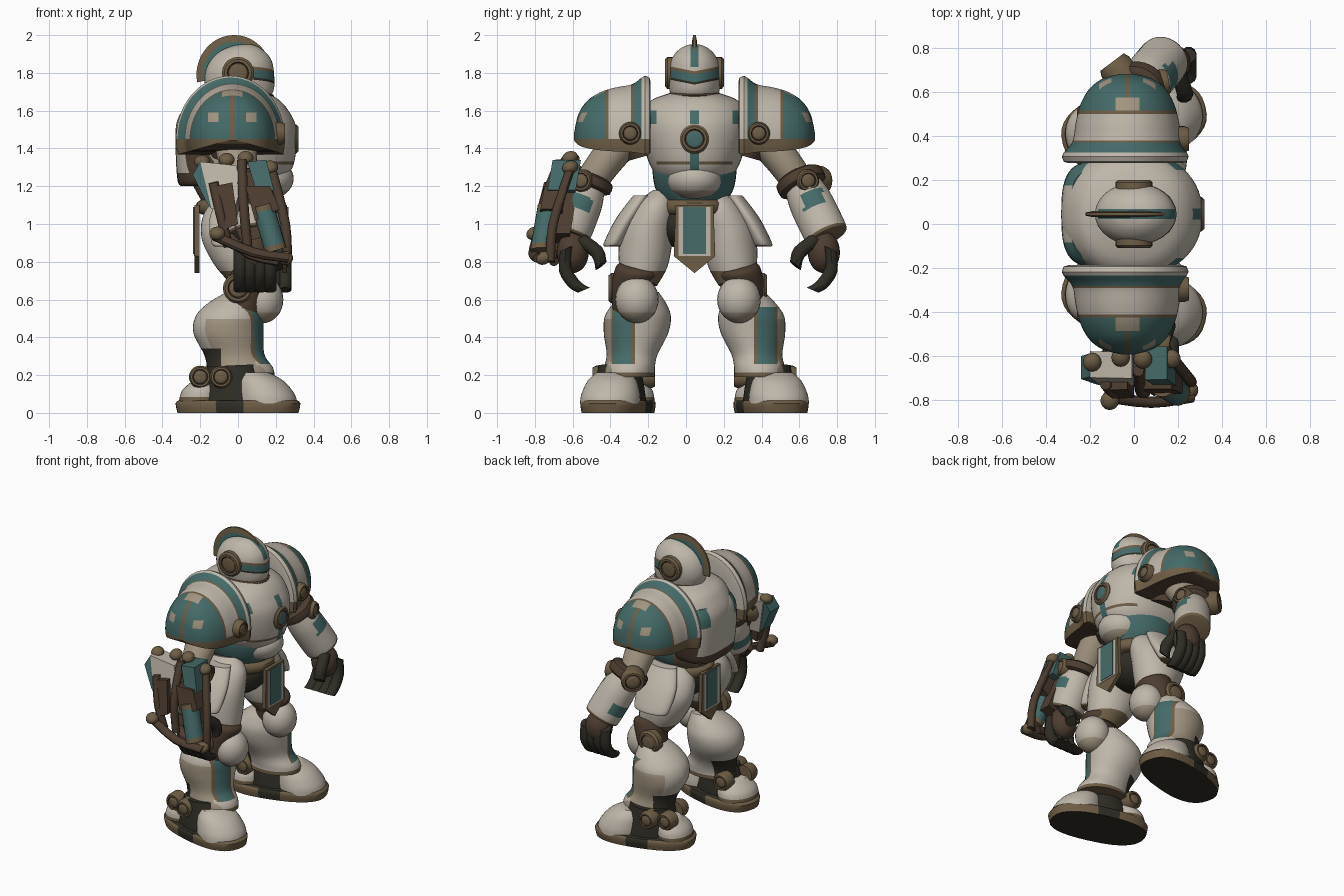
import bpy, bmesh, math
from mathutils import Vector, Matrix

if "Cube" in bpy.data.objects:
    bpy.data.objects.remove(bpy.data.objects["Cube"], do_unlink=True)
PALETTE, parts = [], []
for title, rgb in (("cream", (.52, .47, .40)), ("teal", (.058, .145, .138)), ("bronze", (.155, .11, .06)),
                   ("dark_brown", (.075, .047, .03)), ("dark_olive", (.028, .026, .018)), ("stone", (.36, .30, .22))):
    m = bpy.data.materials.new(title)
    m.use_nodes = True
    m.diffuse_color = (*rgb, 1)
    m.node_tree.nodes["Principled BSDF"].inputs["Base Color"].default_value = (*rgb, 1)
    PALETTE.append(m)
CREAM, TEAL, BRONZE, BROWN, OLIVE, STONE = range(6)
MID, LEG = .045, .01          # lateral centres of the upper body and of the thighs
UP = (0, 0, 1)


def finish(name, bm, paint, cuts=()):
    """cut crisp colour borders, then paint by index or by rule(centre, normal)"""
    for co, no in cuts:
        bmesh.ops.bisect_plane(bm, geom=bm.verts[:] + bm.edges[:] + bm.faces[:], plane_co=co, plane_no=no, dist=1e-5)
    bmesh.ops.recalc_face_normals(bm, faces=bm.faces)
    for f in bm.faces:
        f.material_index = paint(f.calc_center_median(), f.normal) if callable(paint) else paint
    me = bpy.data.meshes.new(name)
    bm.to_mesh(me)
    bm.free()
    for mat in PALETTE:
        me.materials.append(mat)
    parts.append(bpy.data.objects.new(name, me))
    bpy.context.collection.objects.link(parts[-1])


def across(axis, *values):
    no = Vector([float(axis == a) for a in "xyz"])
    return [(no * v, no) for v in values]


def skin(name, rings, paint, cuts=()):
    bm = bmesh.new()
    loops = [[bm.verts.new(c) for c in ring] for ring in rings]
    n = len(loops[0])
    for a, b in zip(loops, loops[1:]):
        for i in range(n):
            bm.faces.new((a[i], a[(i + 1) % n], b[(i + 1) % n], b[i]))
    bm.faces.new(loops[0])
    bm.faces.new(loops[-1])
    finish(name, bm, paint, cuts)


def spline(p, k):
    out = []
    for i in range(len(p) - 1):
        around = zip(p[max(i - 1, 0)], p[i], p[i + 1], p[min(i + 2, len(p) - 1)])
        out += zip(*[[.5 * (2*v + (w - u)*t + (2*u - 5*v + 4*w - x)*t*t + (3*v - u - 3*w + x)*t**3)
                      for t in (j / k for j in range(k))] for u, v, w, x in around])
    return out + [p[-1]]


def limb(name, pts, paint, k=5, n=32, power=2, axis=None, cuts=()):
    """loft of oval sections (x, y, z, radius, radius)"""
    d = Vector(axis) if axis else Vector(pts[-1][:3]) - Vector(pts[0][:3])
    turn = Vector(UP).rotation_difference(d.normalized())
    oval = [[math.copysign(abs(f(math.tau * i / n)) ** (2 / power), f(math.tau * i / n)) for f in (math.cos, math.sin)]
            for i in range(n)]
    skin(name, [[Vector((x, y, z)) + turn @ Vector((ru * u, rv * v, 0)) for u, v in oval]
                for x, y, z, ru, rv in spline(pts, k)], paint, cuts)


def rod(name, path, r, paint):
    limb(name, [(*p, r, r) for p in path], paint, 3, 10)


def ball(name, loc, r, paint):
    bm = bmesh.new()
    bmesh.ops.create_uvsphere(bm, u_segments=24, v_segments=16, radius=1)
    bm.transform(Matrix.Translation(loc) @ Matrix.Diagonal((*r, 1)))
    finish(name, bm, paint)


def disc(name, loc, axis, r, depth, hub=BRONZE):
    """round boss with a dark groove around its hub"""
    ax, o = Vector(axis).normalized(), Vector(loc)
    def rule(c, nrm):
        q = (c - o - ax * (c - o).dot(ax)).length / r
        return BRONZE if q > .68 or (c - o).dot(ax) < .5 * depth else BROWN if q > .56 else hub
    prof = [(0, 1), (.75, 1), (1, .85), (1, .68), (.88, .62), (.95, .54), (1, .3)]
    limb(name, [(*(o + ax * t * depth), r * q, r * q) for t, q in prof], rule, 1, 20, axis=ax)


def plate(name, outline, plane, lo, hi, paint):
    skin(name, [[(w, *p) if plane == "yz" else (p[0], w, p[1]) for p in outline] for w in (lo, hi)], paint)


# torso
def chest_paint(c, n):
    dy = abs(c.y - MID)
    if n.x > .4 and dy < .025 and (1.53 < c.z < 1.6 or c.z < 1.38) or n.x > 0 and .2 < dy < .24 and 1.53 < c.z < 1.6:
        return TEAL
    return BRONZE if c.z < 1.262 or n.x > .3 and dy < .2 and 1.315 < c.z < 1.332 else CREAM


def back_paint(c, n):
    dy = abs(c.y - MID)
    return BROWN if c.z < 1.27 or dy > .205 and c.z < 1.5 else TEAL if dy > .13 and c.z > 1.47 else CREAM


limb("chest", [(-.01, MID, 1.24, .25, .19), (-.01, MID, 1.31, .3, .235), (-.01, MID, 1.42, .32, .27),
               (-.01, MID, 1.53, .315, .285), (-.01, MID, 1.61, .275, .27), (-.01, MID, 1.66, .23, .22),
               (0, MID, 1.69, .17, .14)], chest_paint, 6, 56, 2.2, cuts=across("z", 1.262, 1.315, 1.332, 1.38, 1.53, 1.6)
     + across("y", *[MID + s * v for s in (-1, 1) for v in (.025, .2, .24)]))
limb("back_plate", [(-.17, MID, 1.2, .13, .17), (-.17, MID, 1.23, .15, .21), (-.17, MID, 1.38, .16, .235),
                    (-.17, MID, 1.52, .155, .235), (-.17, MID, 1.59, .12, .2)], back_paint, 5, 48, 3,
     cuts=across("z", 1.27, 1.47, 1.5) + across("y", *[MID + s * v for s in (-1, 1) for v in (.13, .205)]))
limb("abdomen", [(0, MID, 1.1, .18, .15), (0, MID, 1.17, .22, .2), (0, MID, 1.25, .26, .22), (0, MID, 1.32, .27, .22)],
     lambda c, n: TEAL if c.z > 1.13 and n.x > -.3 else BRONZE, 5, 40, cuts=across("z", 1.13))
ball("belly_plate", (.14, MID, 1.24), (.155, .15, .115), lambda c, n: CREAM if c.z > 1.18 else STONE)
disc("chest_badge", (.27, MID, 1.45), (1, 0, 0), .078, .05, TEAL)
limb("belt", [(0, MID, 1.05, .19, .17), (0, MID, 1.07, .22, .18), (0, MID, 1.11, .22, .18),
              (0, MID, 1.13, .19, .17)], BRONZE, 2)
ball("pelvis", (0, .03, 1.0), (.17, .2, .14), OLIVE)
for label, s, x in (("front", 1, .235), ("rear", -1, -.205)):
    plate(label + "_tabard", [(MID - .1, 1.1), (MID + .1, 1.1), (MID + .11, .83), (MID, .74), (MID - .11, .83)],
          "yz", x, x + s * .025, BRONZE)
    for tag, w, lo, t, col in (("lining", .085, .83, .028, CREAM), ("stripe", .06, .84, .032, TEAL)):
        plate(label + "_tabard_" + tag, [(MID - w, 1.09), (MID + w, 1.09), (MID + w, lo), (MID - w, lo)],
              "yz", x + s * .023, x + s * t, col)


# helmet
def helmet_paint(c, n):
    dy = abs(c.y - MID)
    h = c.z - 1.75 - .2 * dy
    if n.x > .2 and dy < .128 and -.012 < h < .058:
        return OLIVE if h < 0 else TEAL if h < .042 else BRONZE
    return TEAL if dy < .022 and c.z > 1.83 else CREAM


limb("neck_collar", [(.01, MID, 1.63, .17, .15), (.01, MID, 1.68, .18, .15), (.01, MID, 1.7, .15, .12)], BROWN, 2)
limb("helmet", [(.05, MID, 1.64, .12, .1), (.03, MID, 1.68, .165, .125), (.01, MID, 1.76, .185, .14),
                (0, MID, 1.83, .18, .137), (-.01, MID, 1.89, .145, .11), (-.015, MID, 1.93, .09, .065),
                (-.02, MID, 1.945, .02, .015)], helmet_paint, 6, 48, cuts=across("z", 1.83)
     + across("y", MID, MID - .022, MID + .022, MID - .128, MID + .128)
     + [((0, MID, 1.75 + h), (0, t, 1)) for h in (-.012, 0, .042, .058) for t in (-.2, .2)])
section = [(.12, -.015), (.175, -.014), (.21, -.007), (.21, .007), (.175, .014), (.12, .015)]
skin("helmet_crest", [[(-.02 + r * .95 * math.cos(a), MID + w, 1.79 + r * math.sin(a)) for r, w in section]
                      for a in (math.radians(15 + 5.5 * i) for i in range(33))],
     lambda c, n: TEAL if math.hypot((c.x + .02) / .95, c.z - 1.79) < .17 else BRONZE)

# paired armour and limbs; the gun side is -y, the open hand side is +y
for label, s in (("gun_side_", -1), ("open_side_", 1)):
    def up(d):
        return MID + s * d

    def low(d):
        return LEG + s * d

    disc(label + "helmet_ear", (0, up(.11), 1.8), (0, s, 0), .085, .045)

    # shoulder dome
    def pad_paint(c, n):
        d, dx = s * (c.y - MID), abs(c.x + .03)
        if d > .47 and c.z > 1.45:
            worn = dx < .055 and d < .53 and c.z > 1.62 or abs(dx - .1) < .028 and 1.54 < c.z < 1.59
            return STONE if worn else BRONZE if dx < .012 else TEAL
        if n.z < -.8:
            return BROWN
        return BRONZE if c.z < 1.45 or d > .455 or .325 < d < .335 else TEAL if .28 < d < .326 else CREAM

    prof = spline([(.28, .325, -.04), (.33, .29, -.03), (.42, .272, -.03), (.5, .247, -.03), (.57, .2, -.03),
                   (.615, .13, -.03), (.637, .035, -.03)], 6)
    arc = [math.radians(-14 + 208 * i / 44) for i in range(45)]
    skin(label + "shoulder_pad", [[(x + .86 * r * math.cos(a), up(d), 1.45 + r * math.sin(a)) for a in arc]
         for d, r, x in [(.232, .30, -.04), (.238, .325, -.04), (.262, .335, -.04)] + prof],
         pad_paint, across("z", 1.45, 1.54, 1.59, 1.62) + across("x", -.042, -.018, -.085, .025, -.158, -.102, .042, .098)
         + across("y", *map(up, (.326, .335, .455, .47, .53))))
    disc(label + "pad_boss", (.16, up(.34), 1.48), (1, 0, 0), .06, .09)
    limb(label + "upper_arm", [(0, up(.55), 1.22, .085, .085), (0, up(.48), 1.32, .1, .09),
                               (-.02, up(.36), 1.47, .12, .1)], STONE)
    limb(label + "shoulder_joint", [(-.02, up(.26), 1.36, .12, .1), (-.02, up(.3), 1.5, .14, .12)], BROWN, 2)

    # forearm and elbow
    elbow = Vector((.02, up(.56), 1.23))
    wrist = Vector((.14, .75, .93)) if s > 0 else Vector((.06, -.62, .95))
    fore = elbow - wrist

    def fore_paint(c, n):
        t = (c - wrist).dot(fore) / fore.length_squared
        spot = .42 < t < .68 and n.x > .6 and abs(n.y) < .5 or .2 < t < .42 and n.x < -.6
        return BRONZE if t < .05 else TEAL if spot else CREAM

    limb(label + "forearm", [(*(wrist + fore * t), r, r) for t, r in ((0, .1), (.04, .115), (.3, .118), (.65, .115),
         (.95, .095))], fore_paint, 6, cuts=[(wrist + fore * t, fore) for t in (.05, .2, .42, .68)])
    limb(label + "elbow_cuff", [(*(elbow + fore * t), r, r) for t, r in
                                ((-.14, .1), (-.1, .13), (.05, .13), (.1, .1))], BROWN, 2)
    disc(label + "elbow_boss", elbow + Vector((-.06, s * .05, 0)), (-.6, s * .8, 0), .078, .1)
    disc(label + "elbow_front_boss", elbow + Vector((.07, s * .03, 0)), (1, s * .2, 0), .06, .07)

    # curled hand
    hx, hy = wrist.x + .03, wrist.y
    ball(label + "palm", (hx, hy - s * .02, .85), (.09, .085, .11), BROWN)
    for fx in (hx - .078 + i * .052 for i in range(4)):
        rod(label + "finger", [(fx, hy - s * .08, .65), (fx, hy - s * .03, .68), (fx, hy + s * .02, .76),
                               (fx, hy + s * .015, .87)], .036, OLIVE)
    rod(label + "thumb", [(hx + .06, hy - s * .17, .78), (hx + .06, hy - s * .15, .85), (hx + .03, hy - s * .06, .92)],
        .038, OLIVE)

    # thigh and knee
    limb(label + "thigh", [(.06, low(.26), .7, .1, .1), (.02, low(.238), .81, .15, .135), (-.01, low(.215), .95, .185, .14),
                           (-.01, low(.165), 1.08, .17, .11), (0, low(.13), 1.16, .09, .06)],
         lambda c, n: BRONZE if c.z < .75 else CREAM, cuts=across("z", .75))
    limb(label + "hip_plate", [(-.01, low(.395), .88, .1, .04), (-.01, low(.39), .9, .13, .055),
                               (-.01, low(.32), 1.03, .14, .06), (0, low(.24), 1.15, .1, .05)],
         lambda c, n: BRONZE if n.z < -.6 else CREAM, axis=UP)
    limb(label + "knee_joint", [(.02, low(.3), .53, .1, .1), (.05, low(.3), .66, .1, .105),
                                (.07, low(.27), .75, .12, .115), (.06, low(.26), .78, .1, .1)], BROWN)
    ball(label + "knee_cap", (.13, low(.27), .6), (.11, .115, .125), lambda c, n: STONE if c.z < .54 else CREAM)
    disc(label + "knee_boss", (0, low(.36), .66), (0, s, 0), .08, .06)

    # calf
    def calf_paint(c, n):
        d = s * (c.y - MID)
        if n.x > .2 and .26 < c.z < .56 and .315 < d < .44:
            return TEAL if .33 < d < .425 else BRONZE
        if c.x < -.09 and c.z < .34:
            return OLIVE
        return BRONZE if c.z < .215 else STONE if n.y * s > .75 and c.z < .5 else CREAM

    limb(label + "calf", [(.01, up(.35), .19, .185, .14), (.01, up(.345), .24, .175, .135), (-.02, up(.33), .31, .16, .135),
                          (-.05, up(.31), .42, .185, .17), (-.045, up(.3), .51, .18, .175), (-.02, up(.29), .58, .14, .14),
                          (.02, up(.28), .64, .08, .09)], calf_paint, 6, 44, axis=UP,
         cuts=across("z", .215, .26, .34, .56) + across("x", -.09) + across("y", *map(up, (.315, .33, .425, .44))))

    # boot, turned outward
    first = len(parts)
    limb(label + "boot_sole", [(0, 0, 0, .325, .168), (0, 0, .05, .335, .175), (0, 0, .065, .32, .165)],
         lambda c, n: OLIVE if n.z < -.5 or abs(c.x + .02) < .06 else BRONZE, 2, 40, 2.5)
    limb(label + "boot_ankle", [(-.02, 0, .05, .2, .14), (-.03, 0, .13, .17, .13), (-.03, 0, .25, .13, .11)], OLIVE)
    limb(label + "boot_toe", [(.16, 0, .05, .16, .16), (.15, 0, .1, .155, .155), (.12, 0, .17, .125, .13),
                              (.09, 0, .215, .07, .09)], CREAM, axis=UP)
    limb(label + "boot_heel", [(-.2, 0, .05, .12, .145), (-.19, 0, .12, .11, .135), (-.16, 0, .18, .07, .09)],
         lambda c, n: BRONZE if c.z < .085 else CREAM, axis=UP, cuts=across("z", .085))
    for ob in parts[first:]:
        ob.data.transform(Matrix.Translation((0, up(.405), 0)) @ Matrix.Rotation(s * math.radians(15), 4, "Z"))
    for x, d, out in ((-.2, .41, 1), (-.09, .46, 1), (-.15, .29, -1)):
        disc(label + "ankle_boss", (x, up(d), .19), (0, s * out, 0), .06, .08)

# forearm-mounted gun, built upright then leaned outward
first = len(parts)
for tag, outline, lo, hi, col in (
        ("core", [(-.14, 1.28), (.1, 1.28), (.2, .95), (.02, .9)], -.67, -.57, BROWN),
        ("side_plate", [(-.2, 1.33), (-.01, 1.31), (.02, 1.2), (-.02, 1.08), (-.14, 1.08)], -.72, -.6, CREAM),
        ("side_trim", [(-.24, 1.26), (-.2, 1.33), (-.14, 1.08), (-.17, 1.12)], -.715, -.61, TEAL),
        ("grip", [(-.13, 1.2), (-.03, 1.22), (0, 1.0), (-.07, .97)], -.755, -.65, BROWN),
        ("upper_plate", [(.05, 1.33), (.15, 1.34), (.19, 1.18), (.1, 1.16)], -.73, -.58, TEAL),
        ("receiver", [(.04, 1.2), (.17, 1.2), (.22, 1.08), (.09, 1.02)], -.75, -.63, BROWN)):
    plate("gun_" + tag, outline, "xz", lo, hi, col)
limb("gun_canister", [(.2, -.71, .86, .058, .058), (.13, -.71, 1.1, .058, .058)],
     lambda c, n: BRONZE if c.z < .895 or c.z > 1.07 else TEAL, 6, 20)
for path in ([(-.05, -.7, .88), (-.09, -.74, 1.04), (-.13, -.73, 1.22)], [(.05, -.71, .88), (.03, -.74, 1.1), (.02, -.69, 1.34)],
             [(.27, -.72, .82), (.08, -.75, .85), (-.13, -.74, .94)], [(.26, -.65, .8), (.25, -.67, 1.0), (.18, -.63, 1.28)],
             [(.22, -.63, .8), (.06, -.64, .84), (-.06, -.59, .95)]):
    rod("gun_pipe", path, .026, BROWN)
for p in ((-.19, -.65, 1.33), (-.06, -.63, 1.34), (.04, -.64, 1.35), (.17, -.63, 1.3), (.25, -.69, .82), (-.11, -.76, .95)):
    ball("gun_knob", p, (.042, .042, .036), BRONZE)
for v in (v for ob in parts[first:] for v in ob.data.vertices):
    v.co.y += (v.co.z - 1.2) * .17

# smooth shading with crisp edges
bpy.ops.object.select_all(action="DESELECT")
for ob in parts:
    ob.select_set(True)
bpy.context.view_layer.objects.active = parts[0]
bpy.ops.object.shade_smooth_by_angle(angle=math.radians(38))
